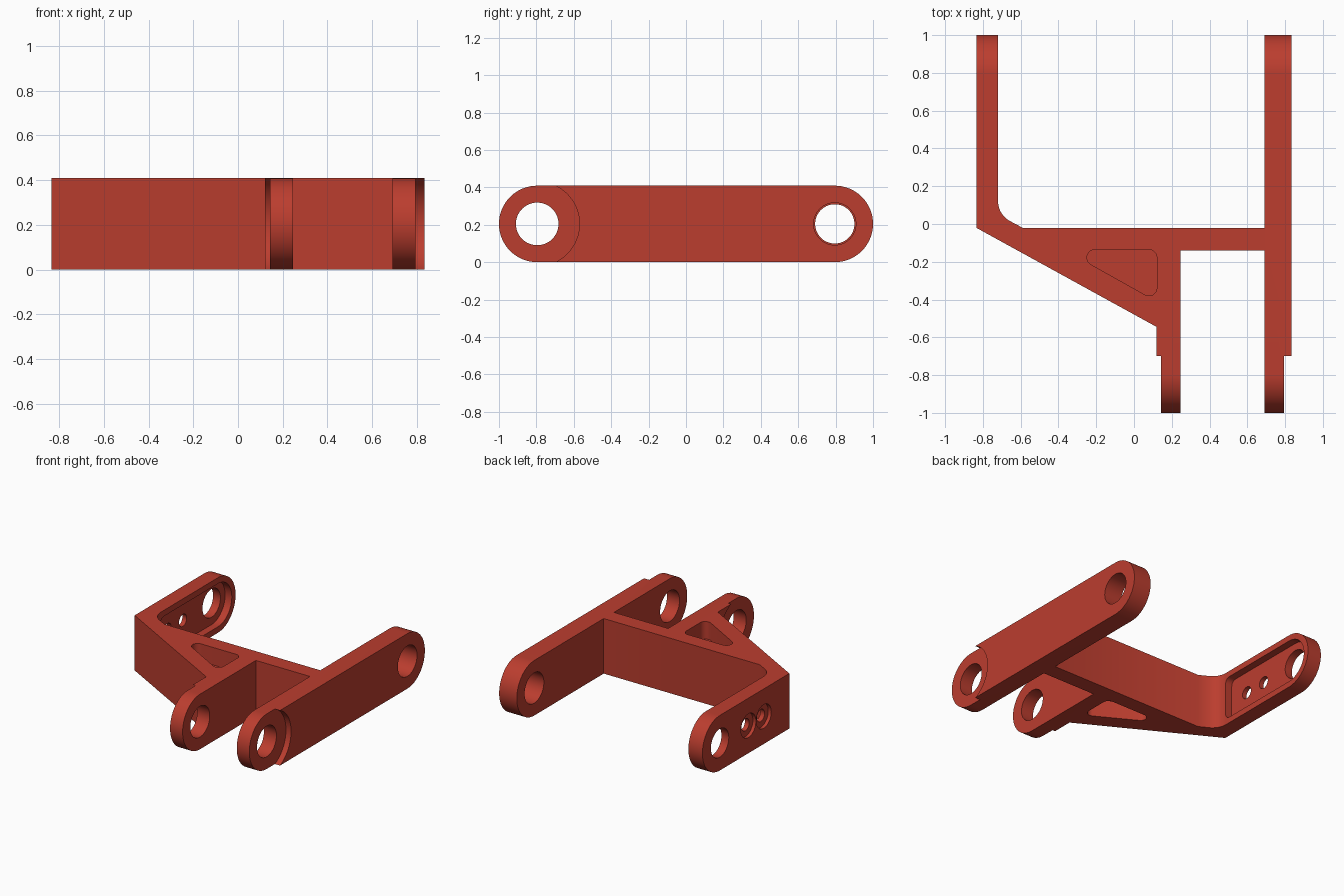
import bpy, bmesh, math
from mathutils import Vector

if "Cube" in bpy.data.objects:
    bpy.data.objects.remove(bpy.data.objects["Cube"])

R = 0.2045            # end radius, half the height
END = 1 - R           # y of the pivot centres

red = bpy.data.materials.new("red")
red.diffuse_color = (0.5, 0.047, 0.028, 1)
red.use_nodes = True
red.node_tree.nodes["Principled BSDF"].inputs["Base Color"].default_value = red.diffuse_color


def prism(name, points, axis, lo, hi):
    """Extrude a closed outline: (x, y) along z, or (y, z) along x."""
    def place(p, d):
        return (p[0], p[1], d) if axis == 'Z' else (d, p[0], p[1])
    bm = bmesh.new()
    face = bm.faces.new([bm.verts.new(place(p, lo)) for p in points])
    ext = bmesh.ops.extrude_face_region(bm, geom=[face])
    shift = Vector(place((0, 0), hi - lo))
    bmesh.ops.translate(bm, vec=shift,
                        verts=[v for v in ext['geom'] if isinstance(v, bmesh.types.BMVert)])
    bmesh.ops.recalc_face_normals(bm, faces=bm.faces)
    mesh = bpy.data.meshes.new(name)
    bm.to_mesh(mesh)
    bm.free()
    ob = bpy.data.objects.new(name, mesh)
    bpy.context.collection.objects.link(ob)
    mesh.materials.append(red)
    return ob


def arc(cx, cy, r, a0, a1, n):
    return [(cx + r * math.cos(math.radians(a0 + (a1 - a0) * i / n)),
             cy + r * math.sin(math.radians(a0 + (a1 - a0) * i / n))) for i in range(n + 1)]


def circle(y, r, n=64):
    return arc(y, R, r, 0, 360, n)[:-1]


def stadium(y0, y1, r):
    return arc(y1, R, r, -90, 90, 32) + arc(y0, R, r, 90, 270, 32)


def boolean(ob, tool, op='DIFFERENCE'):
    mod = ob.modifiers.new(op.lower(), 'BOOLEAN')
    mod.operation, mod.object, mod.solver = op, tool, 'EXACT'
    bpy.context.view_layer.objects.active = ob
    bpy.ops.object.modifier_apply(modifier=mod.name)
    bpy.data.objects.remove(tool, do_unlink=True)


# bracket outline seen from above, with the filleted inner corner
outline = [(-0.835, 1.1), (-0.72, 1.1)]
outline += arc(-0.60, 0.1215, 0.12, 180, 241, 10)
outline += [(-0.59, -0.02), (0.69, -0.02), (0.69, 1.1), (0.835, 1.1), (0.835, -1.1),
            (0.69, -1.1), (0.69, -0.14), (0.245, -0.14), (0.245, -1.1),
            (0.12, -1.1), (0.12, -0.545), (-0.835, -0.02)]
bracket = prism("bracket", outline, 'Z', -0.05, 2 * R + 0.05)

# round all four arm ends
boolean(bracket, prism("end_rounding", stadium(-END, END, R), 'X', -1.2, 1.2), 'INTERSECT')

# round recesses on the outer sides of the front lugs
for lo, hi in ((0.793, 1.0), (0.0, 0.142)):
    boolean(bracket, prism("lug_recess", circle(-END, 0.226), 'X', lo, hi))

# pocket on the inner side of the left arm
pocket = arc(END, R, 0.16, -90, 90, 32)
pocket += arc(0.16, R + 0.12, 0.04, 90, 180, 8) + arc(0.16, R - 0.12, 0.04, 180, 270, 8)
boolean(bracket, prism("arm_pocket", pocket, 'X', -0.775, -0.60))

# pivot holes
for y, r, lo, hi in ((-END, 0.114, 0.05, 1.0), (END, 0.113, 0.6, 1.0), (END, 0.105, -1.0, -0.6)):
    boolean(bracket, prism("pivot_hole", circle(y, r), 'X', lo, hi))

# two small counterbored screw holes in the left arm
for y in (0.28, 0.46):
    boolean(bracket, prism("counterbore", circle(y, 0.088, 40), 'X', -1.0, -0.81))
    boolean(bracket, prism("screw_hole", circle(y, 0.045, 32), 'X', -1.0, -0.7))

# rounded triangular pockets above and below the gusset web
triangle = (arc(0.079, -0.178, 0.042, 0, 90, 8) + arc(-0.207, -0.178, 0.042, 90, 241, 12)
            + arc(0.079, -0.338, 0.042, 241, 360, 10))
for lo, hi in ((-0.1, 0.13), (2 * R - 0.13, 0.6)):
    boolean(bracket, prism("gusset_pocket", triangle, 'Z', lo, hi))

bpy.ops.object.select_all(action='DESELECT')
bracket.select_set(True)
bpy.context.view_layer.objects.active = bracket
bpy.ops.object.shade_smooth_by_angle(angle=math.radians(30))
